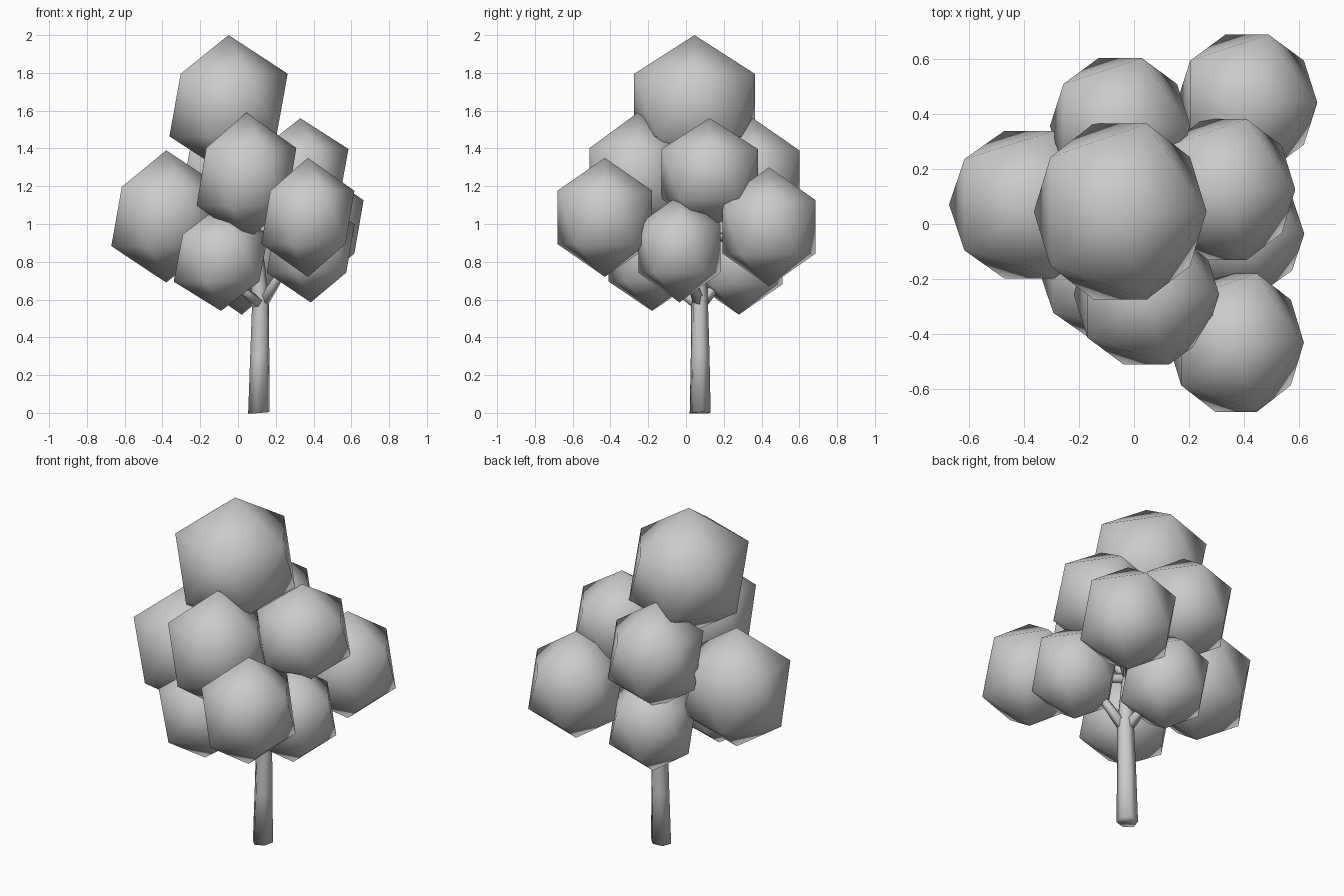
import bpy
import bmesh
from mathutils import Matrix, Vector

cube = bpy.data.objects.get("Cube")
if cube:
    bpy.data.objects.remove(cube, do_unlink=True)

grey = bpy.data.materials.new("plain_grey")
grey.use_nodes = True
colour = (0.6, 0.6, 0.6, 1)
grey.diffuse_color = colour
grey.node_tree.nodes["Principled BSDF"].inputs["Base Color"].default_value = colour


def add_object(name, bm):
    mesh = bpy.data.meshes.new(name)
    for face in bm.faces:
        face.smooth = True
    bm.to_mesh(mesh)
    bm.free()
    mesh.materials.append(grey)
    obj = bpy.data.objects.new(name, mesh)
    bpy.context.collection.objects.link(obj)
    return obj


def leaf_ball(name, centre, size):
    bm = bmesh.new()
    bmesh.ops.create_icosphere(
        bm, subdivisions=1, radius=1,
        matrix=Matrix.LocRotScale(Vector(centre), None, Vector(size)))
    add_object(name, bm)


def limb(name, path, sides=6):
    """Tapered tube through (x, y, z, radius) points."""
    bm = bmesh.new()
    axis = Vector(path[-1][:3]) - Vector(path[0][:3])
    turn = axis.to_track_quat('Z', 'Y')
    rings = []
    for x, y, z, r in path:
        ring = bmesh.ops.create_circle(
            bm, segments=sides, radius=r,
            matrix=Matrix.LocRotScale(Vector((x, y, z)), turn, None))
        rings.append(ring["verts"])
    for low, high in zip(rings, rings[1:]):
        for i in range(sides):
            j = (i + 1) % sides
            bm.faces.new((low[i], low[j], high[j], high[i]))
    bm.faces.new(rings[0][::-1])
    bm.faces.new(rings[-1])
    bmesh.ops.recalc_face_normals(bm, faces=bm.faces)
    add_object(name, bm)


# Foliage: low-poly balls, (centre, size)
balls = {
    "crown": ((-.05, .045, 1.63), (.35, .375, .37)),
    "upper_left": ((.33, .125, 1.265), (.285, .30, .295)),
    "upper_front": ((.045, -.255, 1.25), (.295, .30, .34)),
    "upper_back": ((-.05, .355, 1.25), (.285, .29, .31)),
    "middle_right": ((-.38, .07, 1.04), (.325, .315, .35)),
    "middle_front": ((.37, -.43, 1.035), (.275, .295, .315)),
    "middle_back": ((.41, .44, .985), (.285, .29, .315)),
    "lower_front": ((-.09, -.18, .82), (.28, .27, .28)),
    "lower_left": ((.385, -.035, .87), (.26, .255, .285)),
    "lower_back": ((.02, .28, .81), (.26, .27, .29)),
}
for name, (centre, size) in balls.items():
    leaf_ball(name + "_foliage", centre, size)

# Trunk, narrowing up into the crown
limb("trunk", [(.11, .075, 0, .058), (.115, .075, .3, .052),
               (.12, .072, .6, .046), (.08, .06, 1, .032), (0, .05, 1.45, .02)])

# Branches reaching into the foliage
fork = (.12, .072, .57, .035)
tips = {"left": (.28, -.01, .82), "back": (.05, .22, .74),
        "front": (-.01, -.08, .68)}
for name, tip in tips.items():
    limb(name + "_branch", [fork, (*tip, .018)], 5)

high_fork = (.09, .063, .9, .03)
for name in ("upper_left", "upper_front", "upper_back",
             "middle_right", "middle_front", "middle_back"):
    limb(name + "_branch", [high_fork, (*balls[name][0], .015)], 5)
